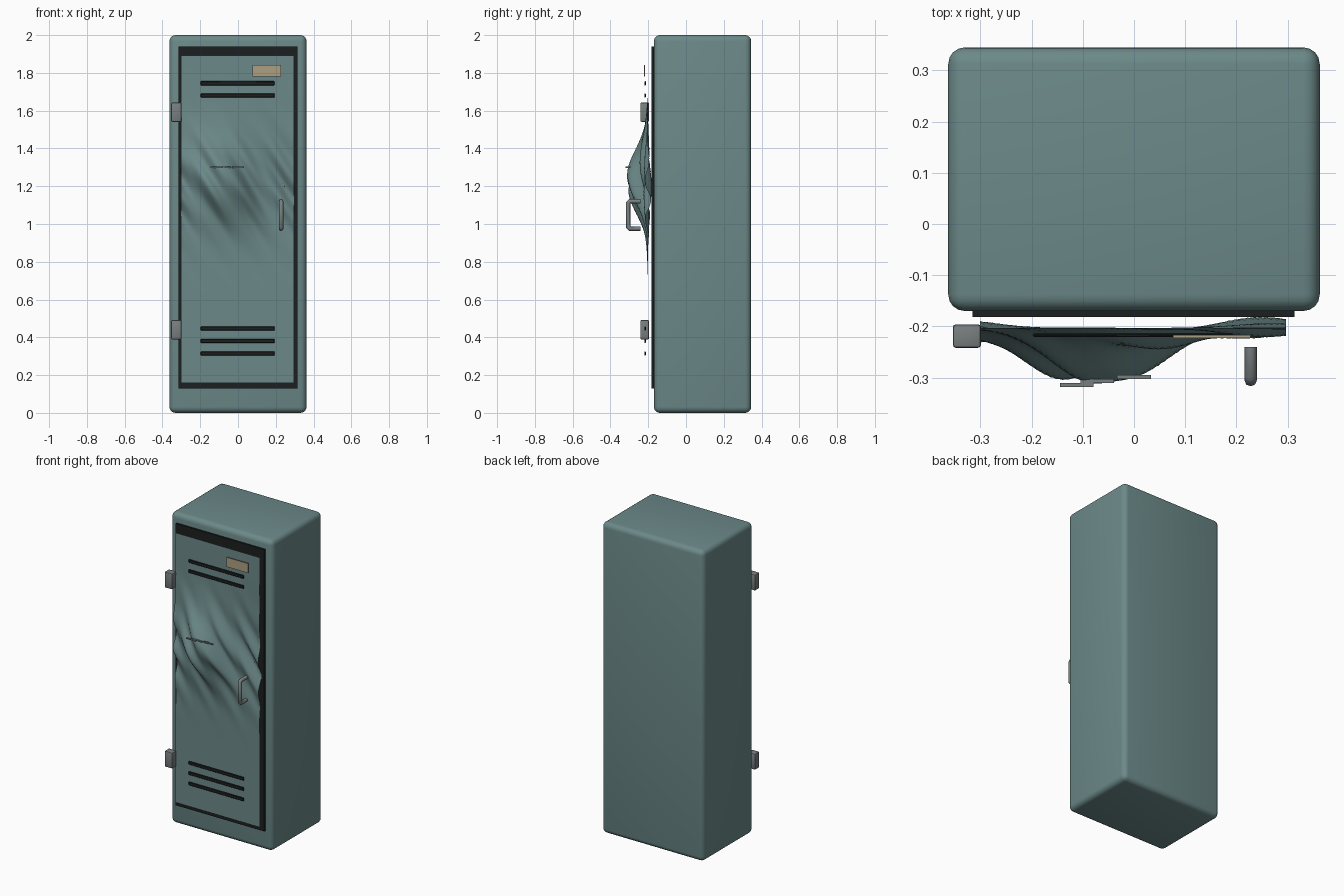
import bpy, bmesh, math

if "Cube" in bpy.data.objects:
    bpy.data.objects.remove(bpy.data.objects["Cube"])


def material(name, rgb):
    m = bpy.data.materials.new(name)
    m.diffuse_color = (*rgb, 1)
    m.use_nodes = True
    m.node_tree.nodes["Principled BSDF"].inputs["Base Color"].default_value = m.diffuse_color
    return m


TEAL = material("teal_paint", (0.15, 0.25, 0.25))
DARK = material("dark_gap", (0.012, 0.014, 0.014))
STEEL = material("worn_steel", (0.19, 0.21, 0.21))
TAN = material("card", (0.42, 0.35, 0.22))


def smooth(ob, angle=40):
    bpy.ops.object.select_all(action='DESELECT')
    ob.select_set(True)
    bpy.context.view_layer.objects.active = ob
    bpy.ops.object.shade_smooth_by_angle(angle=math.radians(angle))


def box(name, x, y, z, mat, bevel=0.0, segments=2):
    """Box given by (min, max) ranges on each axis."""
    me = bpy.data.meshes.new(name)
    bm = bmesh.new()
    bmesh.ops.create_cube(bm, size=1)
    for v in bm.verts:
        v.co = [(r[0] + r[1]) / 2 + c * (r[1] - r[0]) for c, r in zip(v.co, (x, y, z))]
    if bevel:
        bmesh.ops.bevel(bm, geom=bm.edges[:], offset=bevel, segments=segments,
                        profile=0.5, affect='EDGES')
    bm.to_mesh(me)
    bm.free()
    ob = bpy.data.objects.new(name, me)
    bpy.context.collection.objects.link(ob)
    me.materials.append(mat)
    if bevel:
        smooth(ob)
    return ob


# Cabinet and the dark recess behind the door
box("cabinet", (-0.363, 0.363), (-0.17, 0.345), (0, 2), TEAL, 0.032, 4)
box("door_recess", (-0.316, 0.314), (-0.182, -0.168), (0.128, 1.94), DARK)


# Crumpled sheet-metal door: thin sheet with an outward bulge and diagonal creases
def door_y(x, z):
    dx, dz = x + 0.08, z - 1.22
    tilt = dx + 0.25 * dz
    bulge = 0.105 * math.exp(-(tilt / 0.15) ** 2 - (dz / (0.22 if dz > 0 else 0.19)) ** 2)
    env = math.exp(-((z - 1.2) / 0.24) ** 2)
    crease = 0.017 * math.sin(38 * (x + 0.75 * dz) + 2.2)
    crease += 0.006 * math.sin(71 * (x + 0.5 * dz) + 0.6)
    return -0.203 - bulge - env * crease


door_mesh = bpy.data.meshes.new("door")
bm = bmesh.new()
bmesh.ops.create_grid(bm, x_segments=48, y_segments=130, size=0.5)
for v in bm.verts:
    x, z = -0.002 + v.co.x * 0.598, 1.0255 + v.co.y * 1.735
    v.co = (x, door_y(x, z), z)
bm.to_mesh(door_mesh)
bm.free()
door = bpy.data.objects.new("door", door_mesh)
bpy.context.collection.objects.link(door)
door_mesh.materials.append(TEAL)
smooth(door, 60)

# Vent slots
for i, z in enumerate((1.745, 1.68, 0.447, 0.381, 0.314)):
    box(f"vent_slot_{i + 1}", (-0.198, 0.194), (-0.221, -0.213), (z - 0.011, z + 0.011),
        DARK, 0.003, 1)

# Torn slivers on the bulge
for i, (x, y) in enumerate(((-0.112, -0.315), (-0.072, -0.307), (0.0, -0.299))):
    box(f"tear_{i + 1}", (x - 0.033, x + 0.033), (y - 0.004, y + 0.004), (1.296, 1.304), STEEL)

# Name card holder
box("label_plate", (0.076, 0.228), (-0.223, -0.217), (1.782, 1.843), TAN)

# Hinges
for name, z in (("upper_hinge", 1.592), ("lower_hinge", 0.44)):
    box(name, (-0.354, -0.299), (-0.242, -0.196), (z - 0.051, z + 0.051), STEEL, 0.006)

# Pull handle
curve = bpy.data.curves.new("handle", 'CURVE')
curve.dimensions = '3D'
curve.bevel_depth = 0.012
curve.bevel_resolution = 2
curve.use_fill_caps = True
path = [(-0.24, 1.12), (-0.298, 1.12), (-0.306, 1.112),
        (-0.306, 0.983), (-0.298, 0.975), (-0.24, 0.975)]
sp = curve.splines.new('POLY')
sp.points.add(len(path) - 1)
for p, (y, z) in zip(sp.points, path):
    p.co = (0.228, y, z, 1)
handle = bpy.data.objects.new("handle", curve)
bpy.context.collection.objects.link(handle)
curve.materials.append(STEEL)
